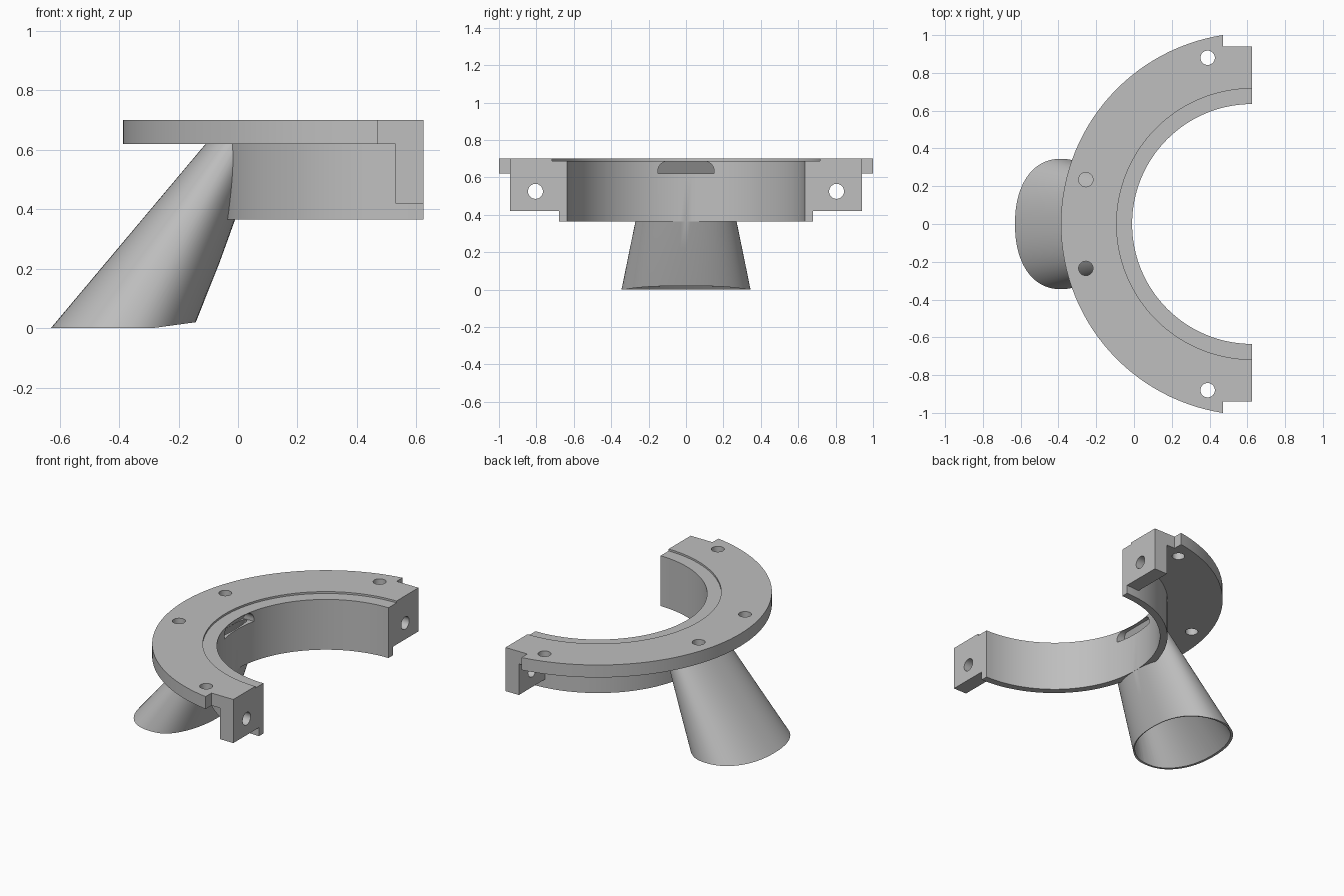
import bpy, bmesh
from math import cos, sin, pi, copysign
from mathutils import Matrix

old = bpy.data.objects.get("Cube")
if old:
    bpy.data.objects.remove(old, do_unlink=True)

CX = 0.625          # ring axis, also the split plane of the half ring
SEG = 128

grey = bpy.data.materials.new("plain grey")
grey.use_nodes = True
grey.diffuse_color = (0.52, 0.52, 0.52, 1)
grey.node_tree.nodes["Principled BSDF"].inputs["Base Color"].default_value = (0.52, 0.52, 0.52, 1)


def finish(bm, name):
    bmesh.ops.recalc_face_normals(bm, faces=bm.faces)
    me = bpy.data.meshes.new(name)
    bm.to_mesh(me)
    bm.free()
    me.materials.append(grey)
    ob = bpy.data.objects.new(name, me)
    bpy.context.collection.objects.link(ob)
    return ob


def cylinder(name, x, y, z0, z1, r, seg=SEG):
    bm = bmesh.new()
    bmesh.ops.create_cone(bm, cap_ends=True, segments=seg, radius1=r, radius2=r,
                          depth=z1 - z0,
                          matrix=Matrix.Translation((x, y, (z0 + z1) / 2)))
    return finish(bm, name)


def box(name, lo, hi):
    bm = bmesh.new()
    bmesh.ops.create_cube(bm, size=1)
    for v in bm.verts:
        v.co = [a + (b - a) * (c + 0.5) for a, b, c in zip(lo, hi, v.co)]
    return finish(bm, name)


def loft(name, rings):
    """Skin a list of equal-length closed rings and cap both ends."""
    bm = bmesh.new()
    loops = [[bm.verts.new(p) for p in ring] for ring in rings]
    n = len(loops[0])
    for a, b in zip(loops, loops[1:]):
        for i in range(n):
            j = (i + 1) % n
            bm.faces.new((a[i], a[j], b[j], b[i]))
    caps = [bm.faces.new(loops[0]), bm.faces.new(loops[-1])]
    bmesh.ops.triangulate(bm, faces=caps)
    return finish(bm, name)


def oval(z, left, right, half_width, lip=0.0):
    """Squarish horizontal oval; lip lifts the side nearest the ring."""
    pts = []
    for i in range(80):
        a = 2 * pi * i / 80
        c, s = (copysign(abs(f) ** 0.9, f) for f in (cos(a), sin(a)))
        x = (left + right) / 2 + (right - left) / 2 * c
        pts.append((x, half_width * s, z + lip * max(0, c - 0.4) / 0.6))
    return pts


def combine(target, tool, operation):
    mod = target.modifiers.new("cut", "BOOLEAN")
    mod.operation = operation
    mod.solver = "EXACT"
    mod.object = tool
    bpy.context.view_layer.objects.active = target
    bpy.ops.object.modifier_apply(modifier=mod.name)
    bpy.data.objects.remove(tool, do_unlink=True)


# Flange and collar
bracket = cylinder("half_ring_bracket", CX, 0, 0.62, 0.70, 1.012)
combine(bracket, cylinder("collar", CX, 0, 0.365, 0.66, 0.68), "UNION")

# Bolting lugs at the two ends
for s in (-1, 1):
    y0, y1 = sorted((s * 0.655, s * 0.97))
    combine(bracket, box("lug", (0.53, y0, 0.42), (0.72, y1, 0.66)), "UNION")

# Slanted tapering duct
duct = loft("duct", [oval(z, -0.63 + 0.84 * z, -0.142 + 0.362 * z, 0.345 - 0.205 * z,
                          0.02 if z == 0 else 0) for z in (0, 0.22, 0.44, 0.66)])
combine(bracket, duct, "UNION")

# Bore, seat recess, split plane
combine(bracket, cylinder("bore", CX, 0, 0.2, 0.9, 0.635), "DIFFERENCE")
combine(bracket, cylinder("seat", CX, 0, 0.688, 0.9, 0.717), "DIFFERENCE")
combine(bracket, box("split", (CX, -1.5, 0.1), (2, 1.5, 1)), "DIFFERENCE")

# Duct passage
passage = loft("passage", [oval(z, -0.615 + 0.88 * z, -0.15 + 0.21 * z, 0.332 - 0.294 * z)
                           for z in (-0.05, 0.18, 0.4, 0.63)])
combine(bracket, passage, "DIFFERENCE")

# Outlet slot through the bore wall, rounded on top
outline = [(-0.15, 0.62), (0.15, 0.62)]
for centre, start in ((0.1, 0), (-0.1, pi / 2)):
    for i in range(9):
        a = start + pi / 2 * i / 8
        outline.append((centre + 0.05 * cos(a), 0.635 + 0.05 * sin(a)))
slot = loft("slot", [[(-0.07 + 0.6 * (z - 0.62), y, z) for y, z in outline],
                     [(0.1, y, z) for y, z in outline]])
combine(bracket, slot, "DIFFERENCE")

# Corner notches, flange holes and lug holes on both sides
for s in (-1, 1):
    y0, y1 = sorted((s * 0.94, s * 1.3))
    combine(bracket, box("notch", (0.47, y0, 0.1), (1, y1, 1)), "DIFFERENCE")
    for x, y in ((0.39, 0.88), (-0.255, 0.235)):
        combine(bracket, cylinder("hole", x, s * y, 0.6, 0.8, 0.038, 40), "DIFFERENCE")
    drill = cylinder("lug_hole", 0, 0, -0.1, 0.1, 0.04, 40)
    drill.data.transform(Matrix.Translation((0.58, s * 0.805, 0.525))
                         @ Matrix.Rotation(pi / 2, 4, "Y"))
    combine(bracket, drill, "DIFFERENCE")

# Smooth curved walls, crisp edges
bpy.ops.object.select_all(action="DESELECT")
bracket.select_set(True)
bpy.context.view_layer.objects.active = bracket
bpy.ops.object.shade_smooth_by_angle(angle=pi / 6)
